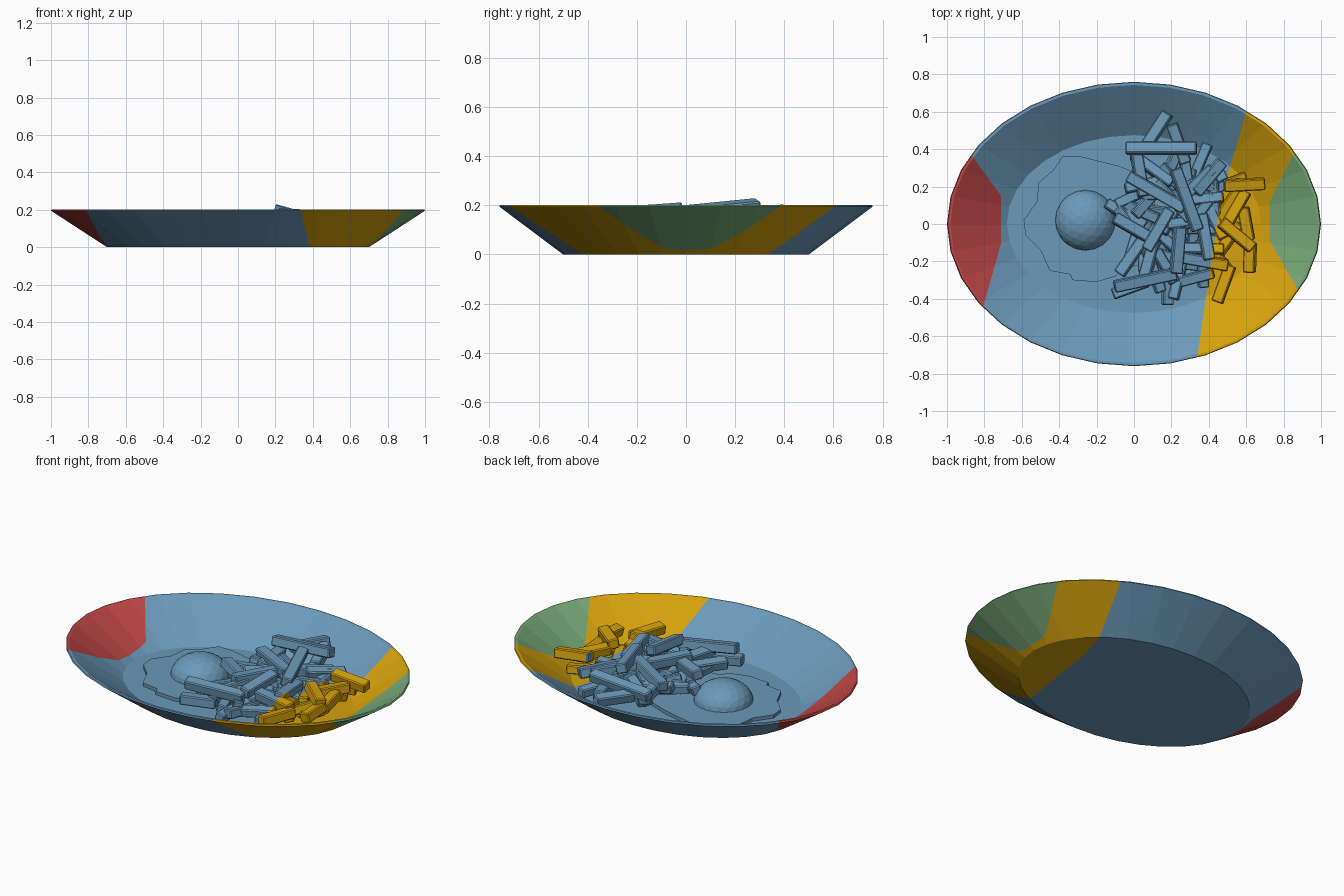
import bpy, bmesh, math, random
from mathutils import Matrix, Vector

if "Cube" in bpy.data.objects:
    bpy.data.objects.remove(bpy.data.objects["Cube"])
random.seed(4)


def material(name, rgb):
    m = bpy.data.materials.new(name)
    m.diffuse_color = [(c / 255) ** 2.2 for c in rgb] + [1]
    m.use_nodes = True
    m.node_tree.nodes["Principled BSDF"].inputs["Base Color"].default_value = m.diffuse_color
    return m


MATS = [material("blue", (107, 152, 184)), material("amber", (212, 160, 20)),
        material("red", (190, 72, 72)), material("green", (118, 166, 118))]

# Colour zones in plan: each is the area on the outer side of all its lines
RIGHT = [((.60, .60), (.46, .12)), ((.46, .12), (.34, -.70))]
LEFT_END = [((-.87, .37), (-.71, .15)), ((-.71, .15), (-.71, -.10)), ((-.71, -.10), (-.80, -.42))]
RIGHT_END = [((.86, .39), (.73, .13)), ((.725, .13), (.725, -.09)), ((.725, -.09), (.87, -.34))]
ZONES = [(1, RIGHT, 1), (2, LEFT_END, -1), (3, RIGHT_END, 1)]


def normal(line, side):
    (ax, ay), (bx, by) = line
    n = Vector((ay - by, bx - ax, 0)).normalized()
    return n if n.x * side > 0 else -n


def paint(bm):
    """Cut along the zone borders and colour each face by its zone."""
    for _, lines, side in ZONES:
        for ln in lines:
            bmesh.ops.bisect_plane(bm, geom=bm.verts[:] + bm.edges[:] + bm.faces[:],
                                   plane_co=(*ln[0], 0), plane_no=normal(ln, side))
    for f in bm.faces:
        c = f.calc_center_median()
        for k, lines, side in ZONES:
            if all((c - Vector((*ln[0], c.z))).dot(normal(ln, side)) > 0 for ln in lines):
                f.material_index = k


def finish(bm, name):
    bmesh.ops.recalc_face_normals(bm, faces=bm.faces[:])
    paint(bm)
    me = bpy.data.meshes.new(name)
    for m in MATS:
        me.materials.append(m)
    bm.to_mesh(me)
    bm.free()
    ob = bpy.data.objects.new(name, me)
    bpy.context.collection.objects.link(ob)
    return ob


def loft(name, rings):
    """Bridge closed rings of points and cap both ends."""
    bm = bmesh.new()
    vs = [[bm.verts.new(p) for p in r] for r in rings]
    n = len(vs[0])
    for a, b in zip(vs, vs[1:]):
        for i in range(n):
            j = (i + 1) % n
            bm.faces.new((a[i], a[j], b[j], b[i]))
    bm.faces.new(vs[0])
    bm.faces.new(vs[-1])
    return finish(bm, name)


def oval(rx, ry, z, n=32):
    return [(rx * math.cos(2 * math.pi * i / n), ry * math.sin(2 * math.pi * i / n), z)
            for i in range(n)]


# Oval plate: underside, outer wall, thin rim, inner wall, floor
loft("plate", [oval(0.70, 0.50, 0), oval(1.0, 0.76, 0.195), oval(0.995, 0.757, 0.202),
               oval(0.982, 0.743, 0.202), oval(0.68, 0.475, 0.016)])

# Egg white: wavy flat slab
outline = [(-.59, .02), (-.58, -.06), (-.50, -.14), (-.45, -.25), (-.34, -.27), (-.33, -.30),
           (-.20, -.31), (-.10, -.28), (-.05, -.23), (.07, -.22), (.12, -.10), (.10, .05),
           (.12, .17), (.05, .26), (-.08, .31), (-.20, .34), (-.28, .36), (-.38, .365),
           (-.43, .29), (-.51, .22), (-.52, .12)]
loft("egg_white", [[(x, y, z) for x, y in outline] for z in (.012, .036)])

# Egg yolk: low-poly dome
bm = bmesh.new()
bmesh.ops.create_icosphere(bm, subdivisions=3, radius=1)
bmesh.ops.bisect_plane(bm, geom=bm.verts[:] + bm.edges[:] + bm.faces[:], plane_co=(0, 0, 0),
                       plane_no=(0, 0, -1), clear_outer=True)
bmesh.ops.holes_fill(bm, edges=[e for e in bm.edges if e.is_boundary])
bm.transform(Matrix.Translation((-.26, .02, .03)) @ Matrix.Diagonal((.162, .162, .12, 1)))
finish(bm, "egg_yolk")


# Fries: chamfered sticks
def fry(i, x, y, z, length, yaw, tilt, w=.062):
    bm = bmesh.new()
    bmesh.ops.create_cube(bm, size=1)
    bm.transform(Matrix.Diagonal((length, w, w * .9, 1)))
    bmesh.ops.bevel(bm, geom=bm.edges[:], offset=.006, segments=1, affect='EDGES')
    bm.transform(Matrix.Translation((x, y, z)) @ Matrix.Rotation(math.radians(yaw), 4, 'Z')
                 @ Matrix.Rotation(math.radians(tilt), 4, 'Y')
                 @ Matrix.Rotation(random.uniform(-.3, .3), 4, 'X'))
    finish(bm, f"fry_{i:02d}")


# Top layer: x, y, z, length, yaw
top = [(.145, .405, .16, .38, 0), (.12, .50, .13, .22, 57), (.24, .43, .12, .22, 110),
       (.59, .21, .15, .22, 3), (.55, -.06, .16, .22, -40), (.48, -.32, .11, .21, 70),
       (.62, -.18, .12, .16, 88), (.235, -.14, .17, .25, 85), (.06, -.30, .15, .34, 12),
       (-.01, -.02, .14, .22, -30), (.12, .17, .15, .35, -30), (.03, .27, .11, .25, 100),
       (.28, .13, .18, .35, -70), (.38, -.20, .13, .25, -10), (-.01, -.17, .10, .24, 55),
       (.08, -.20, .12, .25, 75), (.40, .25, .13, .22, 50), (.55, .09, .13, .20, 60),
       (.32, .20, .14, .28, 45), (.38, -.07, .14, .25, 100), (.13, -.03, .15, .25, 60),
       (-.02, -.34, .08, .20, 20), (.60, .00, .11, .18, 100)]
for i, (x, y, z, l, yaw) in enumerate(top):
    fry(i, x, y, z, l, yaw, random.uniform(-7, 7))

# Lower layer fills the heap
COUNT = 52
for i in range(COUNT):
    a, r = i * 2.4, math.sqrt((i + .5) / COUNT)
    x, y = .24 + .29 * r * math.cos(a), .01 + .34 * r * math.sin(a)
    fry(len(top) + i, x, y, random.uniform(.055, .14 - .04 * r), random.uniform(.18, .28),
        random.uniform(0, 180), random.uniform(-9, 9), .056)
